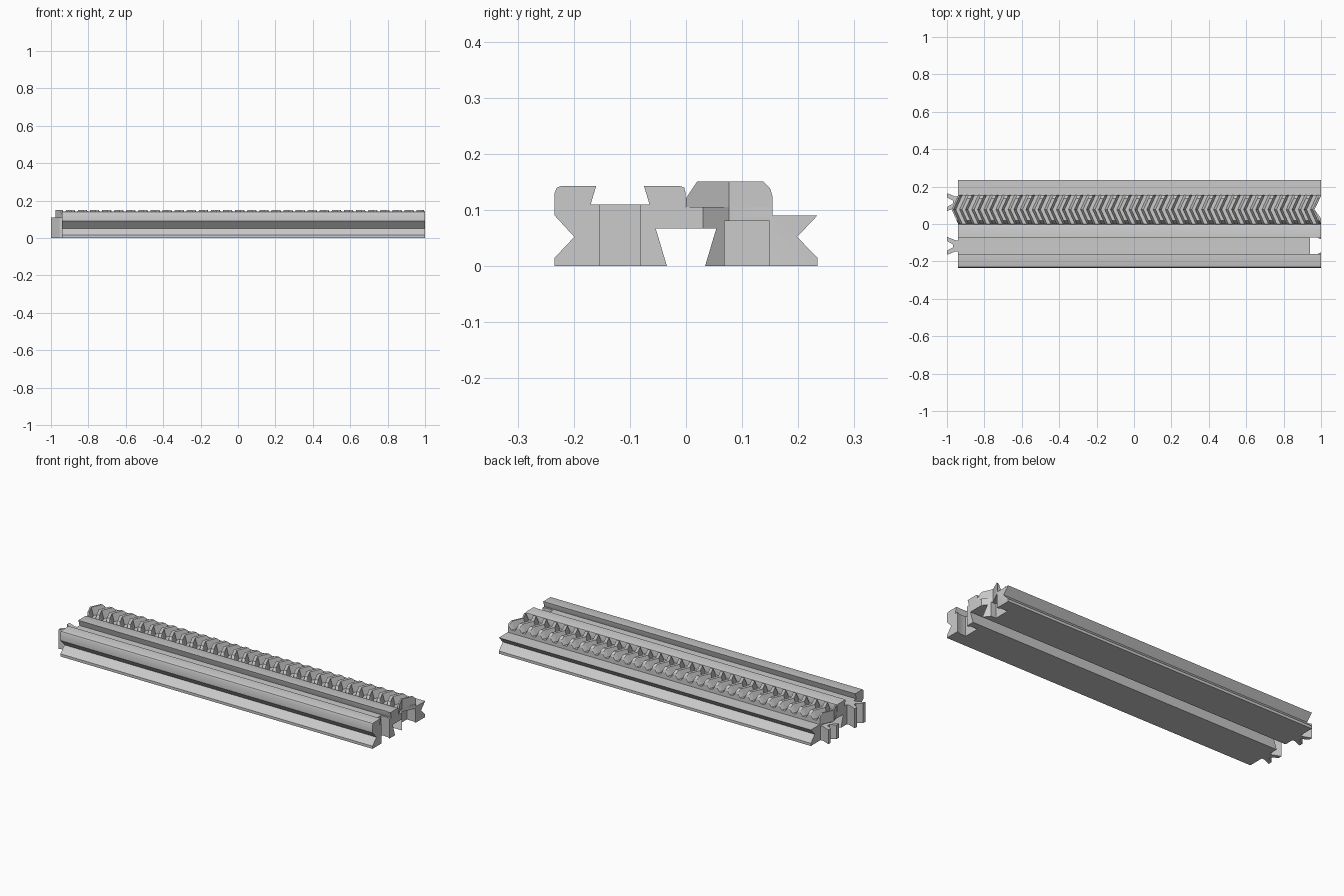
import bpy, bmesh

if "Cube" in bpy.data.objects:
    bpy.data.objects.remove(bpy.data.objects["Cube"], do_unlink=True)

grey = bpy.data.materials.new("plain_grey")
grey.use_nodes = True
colour = (0.6, 0.6, 0.6, 1)
grey.diffuse_color = colour
grey.node_tree.nodes["Principled BSDF"].inputs["Base Color"].default_value = colour

START, END = -0.94, 1.0


def loft(name, rings):
    """Skin a row of matching closed rings and cap both ends."""
    bm = bmesh.new()
    rows = [[bm.verts.new(p) for p in ring] for ring in rings]
    for a, b in zip(rows, rows[1:]):
        for i in range(len(a)):
            j = (i + 1) % len(a)
            bm.faces.new((a[i], a[j], b[j], b[i]))
    bm.faces.new(rows[0])
    bm.faces.new(rows[-1])
    bmesh.ops.recalc_face_normals(bm, faces=bm.faces[:])
    mesh = bpy.data.meshes.new(name)
    bm.to_mesh(mesh)
    bm.free()
    mesh.materials.append(grey)
    obj = bpy.data.objects.new(name, mesh)
    bpy.context.collection.objects.link(obj)
    return obj


def upright(name, outline, z0, z1):
    """Extrude a plan outline vertically."""
    return loft(name, [[(x, y, z) for x, y in outline] for z in (z0, z1)])


def cut(target, cutter):
    cutter.hide_render = True
    mod = target.modifiers.new("cut", "BOOLEAN")
    mod.object = cutter
    mod.operation = "DIFFERENCE"
    mod.solver = "EXACT"
    bpy.context.view_layer.objects.active = target
    bpy.ops.object.modifier_apply(modifier=mod.name)
    bpy.data.objects.remove(cutter, do_unlink=True)


def mirrored(half, centre):
    """Outline from a half plan, mirrored across y = centre."""
    return ([(x, centre + y) for x, y in half]
            + [(x, centre - y) for x, y in reversed(half)])


# Rail body: V-grooved sides, dovetail slot on top and underneath
section = [
    (-0.234, 0), (-0.234, 0.015), (-0.199, 0.052), (-0.234, 0.09),
    (-0.234, 0.131), (-0.23, 0.14), (-0.222, 0.143),
    (-0.16, 0.143), (-0.17, 0.11), (-0.065, 0.11), (-0.075, 0.143),
    (-0.012, 0.143), (-0.003, 0.14), (-0.001, 0.131), (-0.001, 0.105),
    (0.154, 0.105), (0.154, 0.09), (0.234, 0.09), (0.198, 0.052),
    (0.234, 0.015), (0.234, 0),
    (0.034, 0), (0.054, 0.067), (-0.054, 0.067), (-0.034, 0)]
body = loft("rail_body", [[(x, y, z) for y, z in section] for x in (START, END)])

# Sockets and the angled notch in the left end
socket = [(0.94, 0.044), (0.98, 0.044), (0.995, 0.036), (1.02, 0.036)]
cut(body, upright("front_socket_cutter", mirrored(socket, -0.117), -0.05, 0.2))
cut(body, upright("back_socket_cutter", mirrored(socket, 0.113), -0.05, 0.08))
cut(body, upright("notch_cutter",
                  [(1.02, 0.02), (1, 0.03), (0.965, 0.077), (1, 0.15), (1.02, 0.15)],
                  -0.05, 0.2))

# Forked clips on the right end
clip = [(START + 0.01, 0.03), (-0.955, 0.03), (-1, 0.048), (-1, 0.026),
        (-0.968, 0.008)]
upright("front_clip", mirrored(clip, -0.117), 0, 0.11)
upright("back_clip", mirrored(clip, 0.117), 0, 0.08)

# Herringbone rack: one tooth line lofted across the strip, bent at the middle
TEETH, ROOT, CREST = 30, 0.108, 0.151
pitch = (END - START) / TEETH
line = [(START, CREST)]
for i in range(TEETH):
    for part, z in ((0.14, CREST), (0.34, ROOT), (0.66, ROOT), (0.86, CREST)):
        line.append((START + (i + part) * pitch, z))
line.append((END, CREST))

rings = []
for y, top in ((0, 0.121), (0.02, CREST), (0.077, CREST), (0.137, CREST),
               (0.15, 0.138), (0.154, 0.125)):
    shift = -0.035 * (1 - min(1, abs(y - 0.077) / 0.077))
    ring = [(x + shift, y, min(z, top)) for x, z in line]
    ring += [(END + shift, y, 0.088), (START + shift, y, 0.088)]
    rings.append(ring)
loft("herringbone_rack", rings)

# Smooth the rounded ridge corners only
bpy.ops.object.select_all(action="DESELECT")
body.select_set(True)
bpy.context.view_layer.objects.active = body
bpy.ops.object.shade_smooth_by_angle(angle=0.6)
